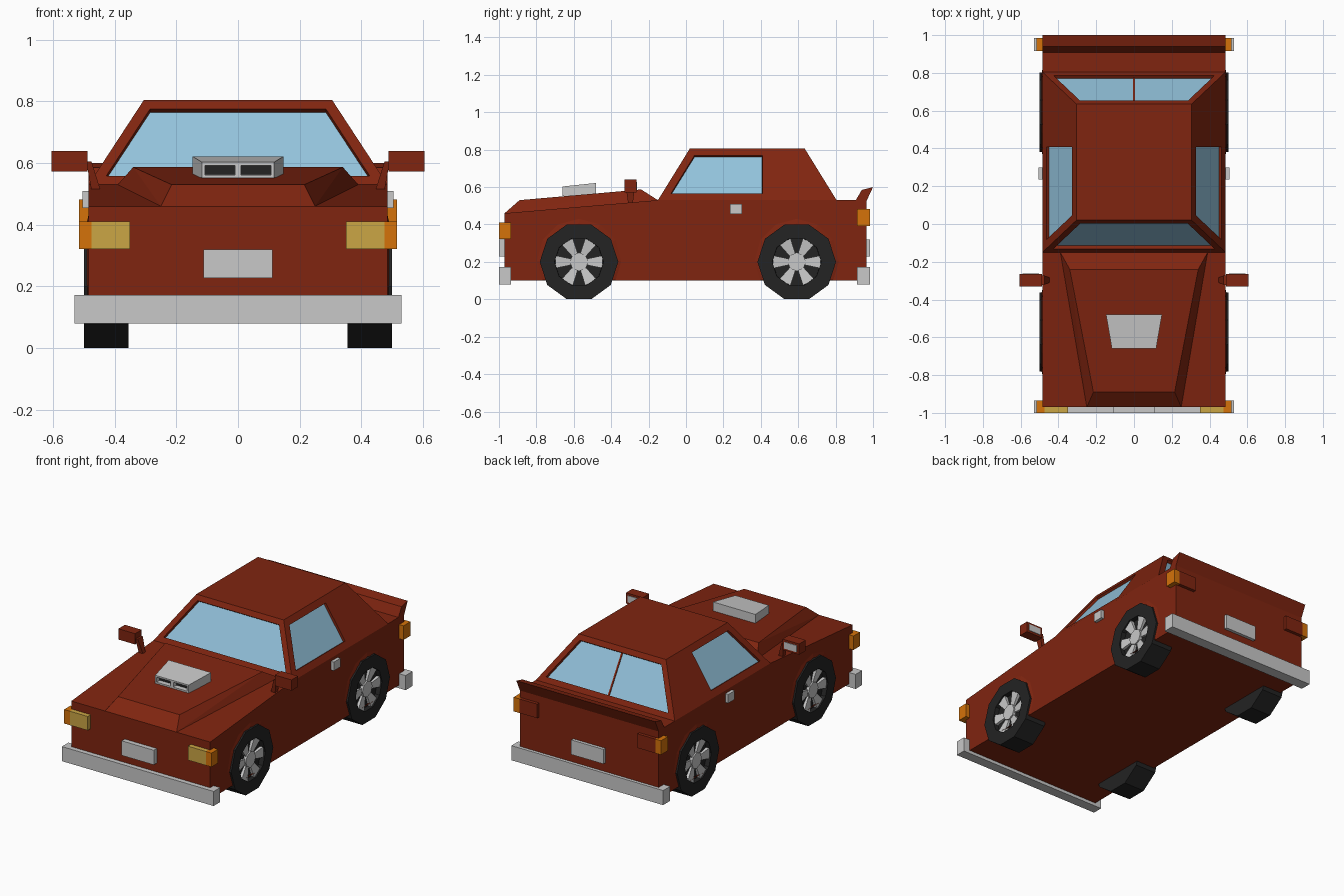
import bpy, bmesh
from math import cos, sin, tau
from mathutils import Vector

old = bpy.data.objects.get("Cube")
if old:
    bpy.data.objects.remove(old, do_unlink=True)


def material(name, r, g, b):
    m = bpy.data.materials.new(name)
    m.use_nodes = True
    m.diffuse_color = (r, g, b, 1)
    shader = next(n for n in m.node_tree.nodes if n.type == 'BSDF_PRINCIPLED')
    shader.inputs["Base Color"].default_value = (r, g, b, 1)
    return m


RED = material("red paint", .215, .018, .005)
GLASS = material("window glass", .29, .54, .71)
GREY = material("light grey", .58, .58, .58)
BLACK = material("black rubber", .017, .017, .017)
ORANGE = material("orange lamp", .66, .17, .003)
YELLOW = material("yellow lamp", .6, .38, .06)


def solid(name, points, *mats, edit=None):
    """Convex solid around the points, with an optional bmesh edit."""
    bm = bmesh.new()
    for p in points:
        bm.verts.new(p)
    res = bmesh.ops.convex_hull(bm, input=bm.verts[:])
    spare = [v for v in bm.verts if not v.link_faces]
    bmesh.ops.delete(bm, geom=spare, context='VERTS')
    bmesh.ops.dissolve_limit(bm, angle_limit=.01, verts=bm.verts[:], edges=bm.edges[:])
    bmesh.ops.recalc_face_normals(bm, faces=bm.faces[:])
    bm.normal_update()
    if edit:
        edit(bm)
    me = bpy.data.meshes.new(name)
    bm.to_mesh(me)
    bm.free()
    for m in mats:
        me.materials.append(m)
    ob = bpy.data.objects.new(name, me)
    bpy.context.collection.objects.link(ob)
    return ob


def box(name, x, y, z, *mats, edit=None):
    return solid(name, [(a, b, c) for a in x for b in y for c in z], *mats, edit=edit)


def prism(name, profile, half, mat):
    return solid(name, [(x, y, z) for x in (-half, half) for y, z in profile], mat)


def mirrored(points):
    return [(s * x, y, z) for s in (-1, 1) for x, y, z in points]


def ring(x, r, y, z, n, floor=-1):
    return [(x, y + r * cos(tau * k / n), max(floor, z + r * sin(tau * k / n)))
            for k in range(n)]


def recess(bm, faces, border, depth, index):
    """Frame each face, sink its middle and recolour the middle."""
    bmesh.ops.inset_individual(bm, faces=faces, thickness=border, use_even_offset=True)
    bmesh.ops.inset_individual(bm, faces=faces, thickness=.001, depth=-depth)
    for f in faces:
        f.material_index = index


# Lower body, hood bulge and spoiler
body = prism("body", [(-.97, .1), (.965, .1), (.965, .53), (-.15, .53), (-.97, .46)], .485, RED)
solid("hood_bulge", mirrored([(.25, -.97, .46), (.39, -.15, .53), (.39, -.15, .5),
                              (.215, -.89, .53), (.34, -.24, .587)]), RED)
prism("spoiler", [(.905, .525), (.94, .585), (1, .6), (.965, .525)], .485, RED)


# Cabin with sunken windows
def cut_windows(bm):
    bmesh.ops.bisect_plane(bm, geom=bm.verts[:] + bm.edges[:] + bm.faces[:],
                           plane_co=(0, .45, 0), plane_no=(0, 1, 0))
    bm.normal_update()
    ends = [f for f in bm.faces if abs(f.normal.y) > .6]
    sides = [f for f in bm.faces
             if abs(f.normal.x) > .6 and f.calc_center_median().y < .45]
    recess(bm, ends, .034, .02, 1)
    recess(bm, sides, .042, .015, 1)


solid("cabin", mirrored([(.485, -.15, .53), (.485, .805, .53),
                         (.305, .02, .805), (.305, .635, .805)]), RED, GLASS, edit=cut_windows)

# Divider on the rear window
low, high = Vector((0, .805, .53)), Vector((0, .635, .805))
out = Vector((0, .85, .526))
solid("rear_window_divider", [low.lerp(high, t) + out * d + Vector((x, 0, 0))
                              for t in (.1, .9) for d in (-.025, -.016)
                              for x in (-.005, .005)], RED)


# Hood scoop with two intakes
def cut_intakes(bm):
    front = min(bm.faces, key=lambda f: f.calc_center_median().y)
    bmesh.ops.bisect_plane(bm, geom=[front] + front.edges[:] + front.verts[:],
                           plane_co=(0, 0, 0), plane_no=(1, 0, 0))
    bm.normal_update()
    recess(bm, [f for f in bm.faces if f.normal.y < -.8], .01, .03, 1)


solid("hood_scoop", mirrored([(.117, -.66, .552), (.117, -.66, .603),
                              (.148, -.48, .56), (.148, -.48, .622)]),
      GREY, BLACK, edit=cut_intakes)

# Bumpers and number plates
for end, y0, y1, yp in (("front", -1, -.935, -1), ("rear", .985, .915, .985)):
    box(end + "_bumper", (-.53, .53), (y0, y1), (.08, .172), GREY)
    box(end + "_number_plate", (-.112, .112), (yp, y1), (.228, .32), GREY)


def sink_tyre(bm):
    face = max(bm.faces, key=lambda f: abs(f.calc_center_median().x))
    recess(bm, [face], .075, .03, 0)


def open_ends(bm):
    caps = [f for f in bm.faces if abs(f.normal.x) > .995]
    bmesh.ops.delete(bm, geom=caps, context='FACES')


for side, s in (("left", 1), ("right", -1)):
    # Lamps
    box(side + "_headlamp", (s * .35, s * .475), (-1, -.935), (.322, .41), YELLOW)
    box(side + "_front_indicator", (s * .475, s * .515), (-1, -.935), (.322, .41), ORANGE)
    box(side + "_tail_lamp", (s * .35, s * .475), (.915, .985), (.393, .482), RED)
    box(side + "_rear_indicator", (s * .475, s * .515), (.915, .985), (.393, .482), ORANGE)

    # Door handle
    box(side + "_door_handle", (s * .47, s * .505), (.235, .3), (.455, .51), GREY)

    # Wing mirror
    box(side + "_mirror", (s * .488, s * .605), (-.33, -.265), (.572, .64), RED)
    box(side + "_mirror_glass", (s * .503, s * .59), (-.27, -.261), (.585, .627), GREY)
    solid(side + "_mirror_stalk",
          [(s * x, y, z) for x, z, w in ((.445, .51, .012), (.475, .51, .012),
                                         (.475, .605, .025), (.492, .605, .025))
           for y in (-.297 - w, -.297 + w)], RED)

    # Wheels
    for end, y in (("front", -.572), ("rear", .592)):
        name = f"{end}_{side}_"
        solid(name + "tyre", ring(s * .355, .21, y, .2, 10) + ring(s * .5, .21, y, .2, 10),
              BLACK, edit=sink_tyre)
        solid(name + "hub", ring(s * .46, .05, y, .2, 8) + ring(s * .49, .05, y, .2, 8), GREY)
        for k in range(6):
            u = Vector((0, cos(tau * k / 6), sin(tau * k / 6)))
            v = Vector((0, -u.z, u.y))
            centre = Vector((0, y, .2))
            points = [centre + u * r + v * w * e + Vector((s * x, 0, 0))
                      for r, w, top in ((.04, .016, .481), (.126, .034, .492))
                      for e in (-1, 1) for x in (.46, top)]
            solid(name + f"spoke_{k + 1}", points, GREY)

        # Wheel arch lip and the opening behind the wheel
        solid(name + "arch", ring(s * .482, .238, y, .205, 12, .1)
              + ring(s * .491, .2, y, .205, 12, .1), RED, edit=open_ends)
        cutter = solid(name + "arch_cutter",
                       ring(s * .4, .19, y, .2, 10) + ring(s * .6, .19, y, .2, 10), RED)
        cutter.hide_render = cutter.hide_viewport = True
        cut = body.modifiers.new(name + "opening", 'BOOLEAN')
        cut.operation = 'DIFFERENCE'
        cut.object = cutter
